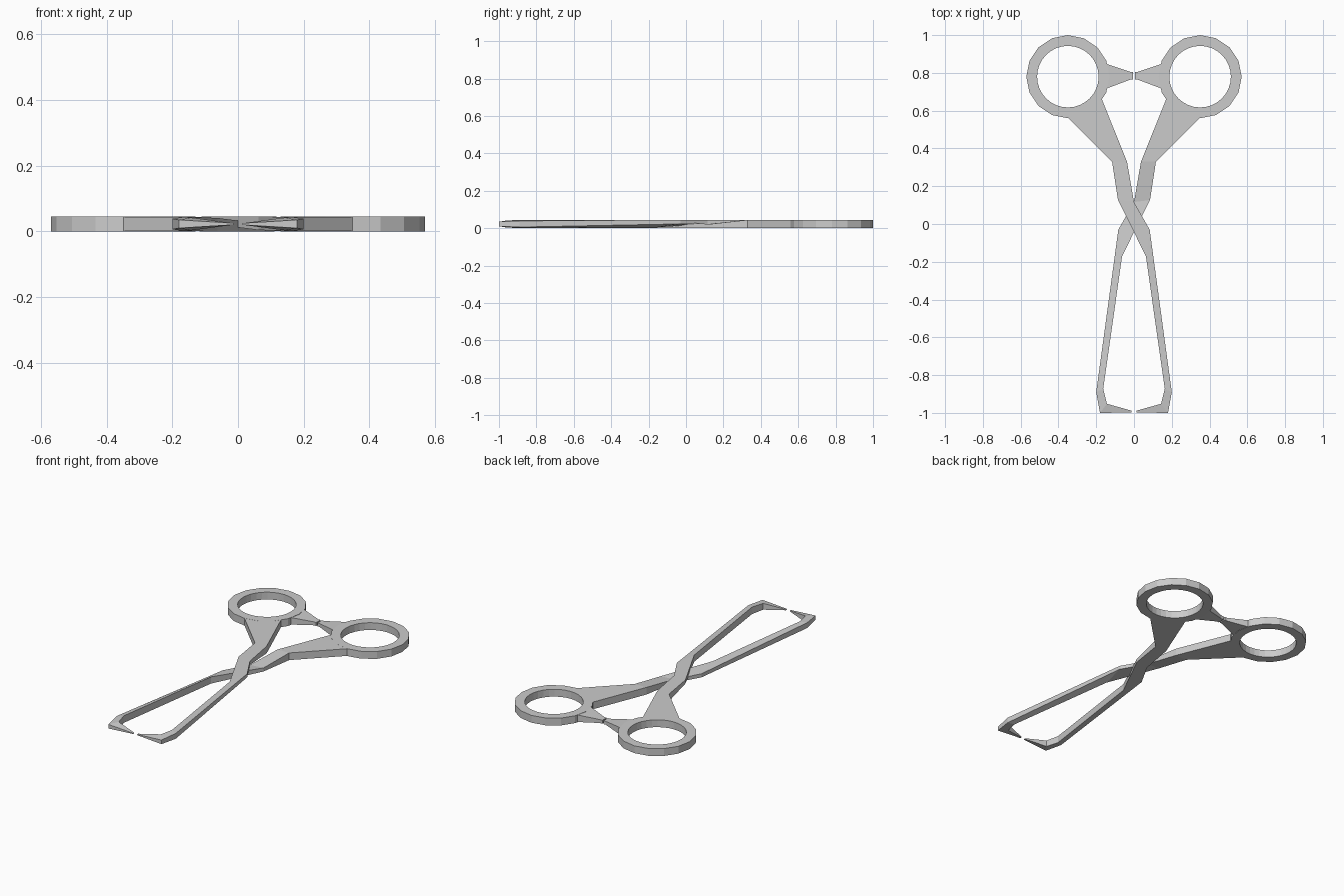
import bpy, bmesh
from math import sin, cos, pi
from mathutils import Matrix, Vector

if "Cube" in bpy.data.objects:
    bpy.data.objects.remove(bpy.data.objects["Cube"])

T = 0.045                      # full thickness
RING = Vector((-0.35, 0.78))   # ring centre of the first half

# turns the upper half into the lower half: half turn about the long axis
FLIP = Matrix.Translation((0, 0, T)) @ Matrix.Rotation(pi, 4, 'Y')


def finish(bm, name, flip):
    bmesh.ops.recalc_face_normals(bm, faces=bm.faces)
    if flip:
        bm.transform(FLIP)
    me = bpy.data.meshes.new(name)
    bm.to_mesh(me)
    bm.free()
    ob = bpy.data.objects.new(name, me)
    bpy.context.collection.objects.link(ob)


def skin(bm, sections, closed=False):
    """Join four-point sections (each: list of xyz) into a bar."""
    loops = [[bm.verts.new(p) for p in s] for s in sections]
    pairs = list(zip(loops, loops[1:]))
    if closed:
        pairs.append((loops[-1], loops[0]))
    else:
        bm.faces.new(loops[0])
        bm.faces.new(loops[-1])
    for a, b in pairs:
        for i in range(4):
            j = (i + 1) % 4
            bm.faces.new((a[i], a[j], b[j], b[i]))


def section(a, b, za, zb):
    """Upright section from plan points a, b with (low, high) heights."""
    return [(*a, za[0]), (*b, zb[0]), (*b, zb[1]), (*a, za[1])]


def finger_ring(name, flip):
    n = 16
    secs = []
    for i in range(2 * n):
        t = pi * i / n
        d = Vector((cos(t), sin(t)))
        # outside has half as many flats as the inside
        r = 0.22 if i % 2 == 0 else 0.22 * cos(pi / n)
        secs.append(section(RING + d * r, RING + d * 0.163, (0, T), (0, T)))
    bm = bmesh.new()
    skin(bm, secs, closed=True)
    finish(bm, name, flip)


def bar(name, rows, flip):
    bm = bmesh.new()
    skin(bm, [section(*r) for r in rows])
    finish(bm, name, flip)


FULL = (0.0005, T - 0.0005)
HALF = (T / 2 + 0.0005, T)     # thinned where the halves cross

# arm from ring, over the crossing, down to the hooked jaw
ARM = [
    ((-0.35, 0.562), (-0.17, 0.66), FULL, FULL),
    ((-0.116, 0.33), (-0.037, 0.33), FULL, FULL),
    ((-0.085, 0.127), (0.0, 0.116), HALF, HALF),
    ((0.063, -0.17), (0.083, -0.03), (0.004, T), HALF),
    ((0.163, -0.873), (0.2, -0.89), (0.001, 0.044), (0.006, 0.039)),
    ((0.143, -0.952), (0.18, -1.0), (0.003, 0.042), (0.010, 0.035)),
    ((0.014, -0.988), (0.014, -0.998), (0.02, 0.025), (0.02, 0.025)),
]

# ratchet catch between the rings
CATCH = [
    ((-0.182, 0.70), (-0.182, 0.865), (0.001, 0.044), (0.001, 0.044)),
    ((-0.143, 0.718), (-0.143, 0.847), (0.001, 0.044), (0.001, 0.044)),
    ((-0.02, 0.764), (-0.02, 0.806), (0.012, 0.033), (0.012, 0.033)),
    ((-0.004, 0.764), (-0.004, 0.806), (0.012, 0.033), (0.012, 0.033)),
]
CATCH[0] = ((-0.183, 0.745), (-0.183, 0.815), (0.001, 0.044), (0.001, 0.044))

for side, flip in (("upper", False), ("lower", True)):
    finger_ring(side + "_finger_ring", flip)
    bar(side + "_arm_and_jaw", ARM, flip)
    bar(side + "_ratchet_catch", CATCH, flip)
